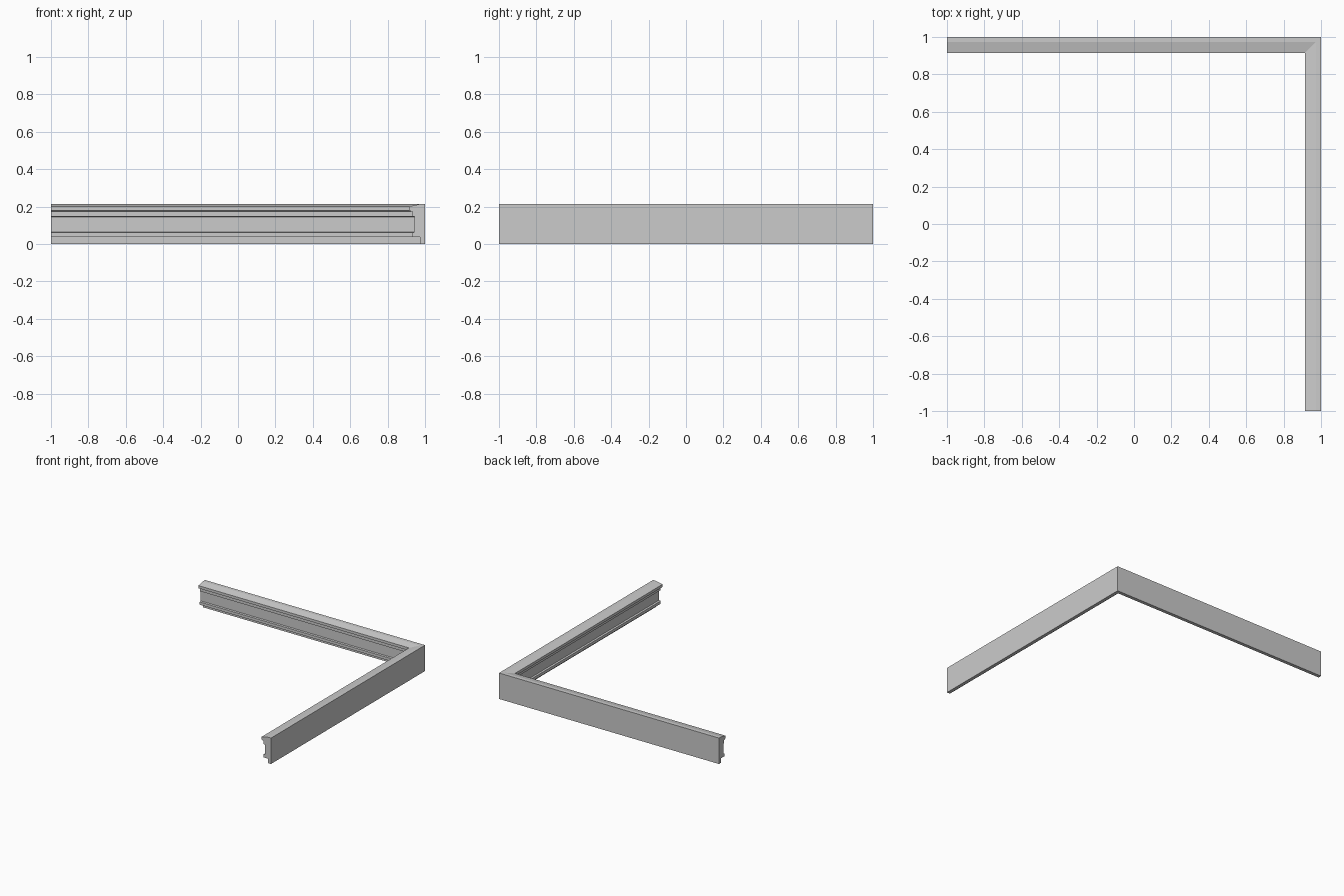
import bpy
import bmesh

cube = bpy.data.objects.get("Cube")
if cube:
    bpy.data.objects.remove(cube, do_unlink=True)

# Plain grey finish
grey = bpy.data.materials.new("plain_grey")
grey.use_nodes = True
colour = (0.6, 0.6, 0.6, 1)
grey.diffuse_color = colour
grey.node_tree.nodes["Principled BSDF"].inputs["Base Color"].default_value = colour

# Moulding section: (depth in from the outer face, height)
section = [(0, 0), (0.028, 0), (0.028, 0.037), (0.07, 0.037), (0.07, 0.06),
           (0.056, 0.063), (0.056, 0.145), (0.068, 0.147), (0.068, 0.172),
           (0.086, 0.178), (0.086, 0.2), (0.028, 0.213), (0, 0.213)]


def add_ring(bm, place):
    return [bm.verts.new(place(d, z)) for d, z in section]


# Sweep the section around a mitred corner
bm = bmesh.new()
left_end = add_ring(bm, lambda d, z: (-1, 1 - d, z))
mitre = add_ring(bm, lambda d, z: (1 - d, 1 - d, z))
front_end = add_ring(bm, lambda d, z: (1 - d, -1, z))
for a, b in ((left_end, mitre), (mitre, front_end)):
    for i in range(len(section)):
        j = (i + 1) % len(section)
        bm.faces.new((a[i], a[j], b[j], b[i]))

# Close both cut ends
bm.faces.new(left_end)
bm.faces.new(front_end)
bmesh.ops.recalc_face_normals(bm, faces=bm.faces)

mesh = bpy.data.meshes.new("corner_moulding")
bm.to_mesh(mesh)
bm.free()
mesh.materials.append(grey)
moulding = bpy.data.objects.new("corner_moulding", mesh)
bpy.context.collection.objects.link(moulding)
